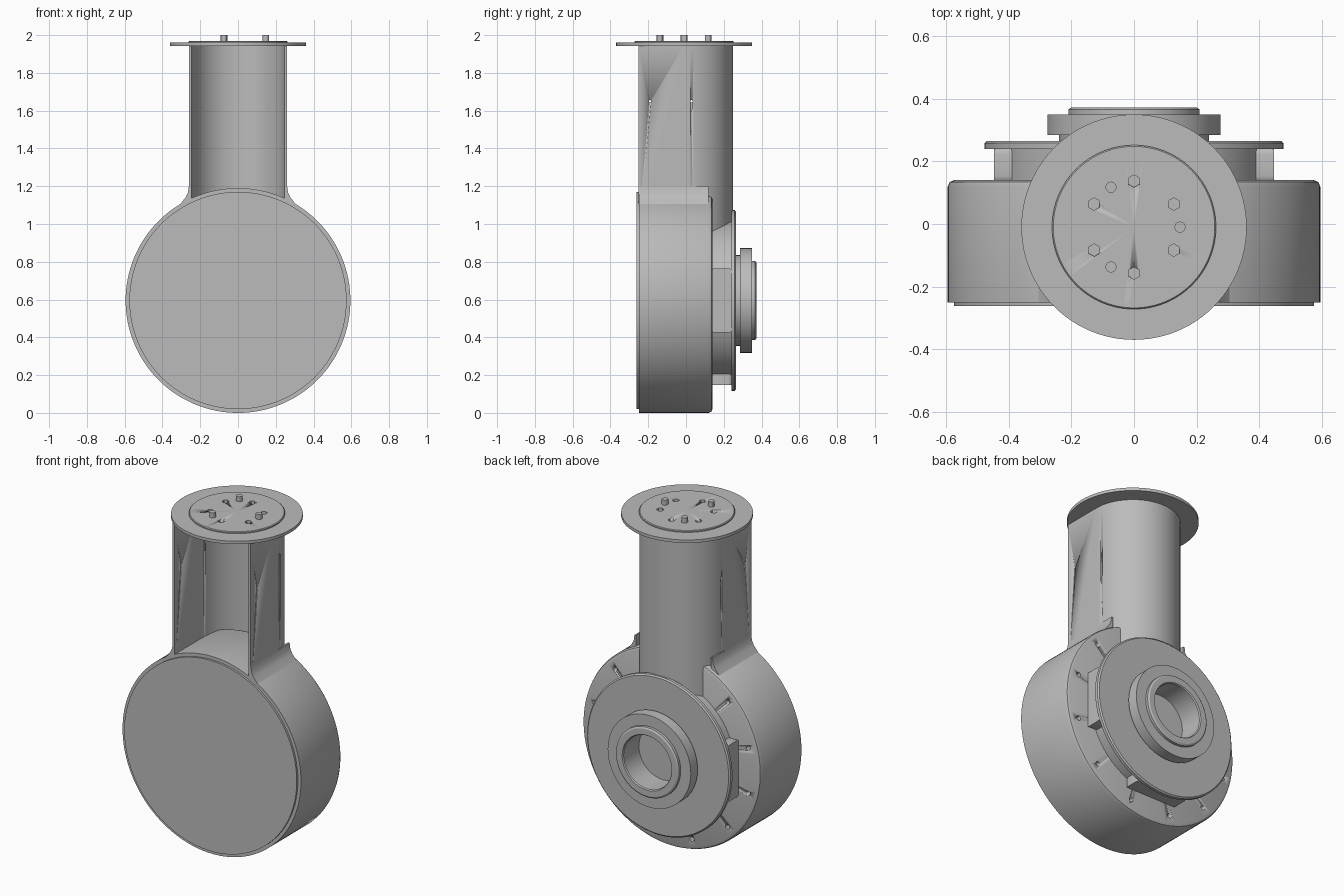
import bpy, bmesh
from math import sin, cos, pi, radians
from mathutils import Matrix, Vector

if "Cube" in bpy.data.objects:
    bpy.data.objects.remove(bpy.data.objects["Cube"])

CZ = 0.595      # drum axis height
NY = -0.01      # neck axis depth
grey = bpy.data.materials.new("plain grey")
grey.use_nodes = True
grey.diffuse_color = (0.5, 0.5, 0.5, 1)
grey.node_tree.nodes["Principled BSDF"].inputs["Base Color"].default_value = (0.5, 0.5, 0.5, 1)

ALONG_Y = Matrix.Translation((0, 0, CZ)) @ Matrix.Rotation(-pi / 2, 4, "X")
ALONG_Z = Matrix.Translation((0, NY, 0))


def finish(name, bm, smooth=True):
    bmesh.ops.recalc_face_normals(bm, faces=bm.faces)
    mesh = bpy.data.meshes.new(name)
    bm.to_mesh(mesh)
    bm.free()
    mesh.materials.append(grey)
    obj = bpy.data.objects.new(name, mesh)
    bpy.context.collection.objects.link(obj)
    if smooth:
        bpy.ops.object.select_all(action="DESELECT")
        obj.select_set(True)
        bpy.context.view_layer.objects.active = obj
        bpy.ops.object.shade_smooth_by_angle(angle=radians(30))
    return obj


def lathe(name, profile, matrix, steps=96):
    """Turn a (radius, height) profile about local z."""
    bm = bmesh.new()
    verts = [bm.verts.new((r, 0, h)) for r, h in profile]
    edges = [bm.edges.new(pair) for pair in zip(verts, verts[1:])]
    bmesh.ops.spin(bm, geom=verts + edges, cent=(0, 0, 0), axis=(0, 0, 1),
                   angle=2 * pi, steps=steps, use_merge=True)
    bmesh.ops.remove_doubles(bm, verts=bm.verts, dist=1e-5)
    bm.transform(matrix)
    return finish(name, bm)


def extrude(name, outline, low, high):
    """Extrude a flat outline along its own normal by the vector high."""
    bm = bmesh.new()
    face = bm.faces.new([bm.verts.new(low + Vector(p)) for p in outline])
    grown = bmesh.ops.extrude_face_region(bm, geom=[face])["geom"]
    bmesh.ops.translate(bm, vec=high, verts=[g for g in grown if isinstance(g, bmesh.types.BMVert)])
    return finish(name, bm)


def rods(name, places, radius, depth, sides, matrix):
    """Several equal prisms along local z, centred on the given places."""
    bm = bmesh.new()
    for place in places:
        bmesh.ops.create_cone(bm, cap_ends=True, segments=sides, radius1=radius, radius2=radius,
                              depth=depth, matrix=matrix @ Matrix.Translation(place))
    return finish(name, bm)


def cut(target, cutter):
    mod = target.modifiers.new("holes", "BOOLEAN")
    mod.operation = "DIFFERENCE"
    mod.solver = "EXACT"
    mod.object = cutter
    cutter.hide_render = True
    cutter.hide_viewport = True
    cutter.display_type = "WIRE"


def ring(radius, height, degrees):
    return [(radius * cos(radians(a)), radius * sin(radians(a)), height) for a in degrees]


# Drum housing with a stepped front cover and a rounded back rim
drum = lathe("drum_housing", [(0, -0.262), (0.575, -0.262), (0.575, -0.25), (0.595, -0.25),
                              (0.595, 0.12), (0.589, 0.134), (0.575, 0.14), (0, 0.14)], ALONG_Y, 128)
cut(drum, rods("rim_hole_cutter", ring(0.53, 0.14, [a for a in range(15, 360, 30) if a not in (255, 285)]),
               0.014, 0.08, 16, ALONG_Y))

# Rear boss, flange and bored hub
lathe("rear_hub", [(0, 0.22), (0.16, 0.22), (0.16, 0.365), (0.165, 0.372), (0.2, 0.372), (0.21, 0.366),
                   (0.21, 0.35), (0.277, 0.35), (0.277, 0.285), (0.24, 0.285), (0.24, 0.265),
                   (0.47, 0.265), (0.478, 0.258), (0.478, 0.24), (0.425, 0.24), (0.425, 0.1), (0, 0.1)],
      ALONG_Y)

# Flat pads under the flange
for name, angle in (("left_pad", 0), ("bottom_pad", 90), ("right_pad", 180)):
    bm = bmesh.new()
    bmesh.ops.create_cube(bm, size=1, matrix=Matrix.Diagonal((0.09, 0.12, 0.34, 1)))
    along_x = [e for e in bm.edges if abs(e.verts[0].co.x - e.verts[1].co.x) > 0.01]
    bmesh.ops.bevel(bm, geom=along_x, offset=0.025, segments=4, profile=0.5, affect="EDGES")
    bm.transform(Matrix.Translation((0, 0, CZ)) @ Matrix.Rotation(radians(angle), 4, "Y")
                 @ Matrix.Translation((0.402, 0.188, 0)))
    finish(name, bm)

# Neck: channel with a round back, open at the front
outer, inner = 0.26, 0.247
arc = [pi * i / 48 for i in range(49)]
outline = [(outer, -0.252, 0)] + [(outer * cos(a), NY + outer * sin(a), 0) for a in arc]
outline += [(-outer, -0.252, 0), (-inner, -0.252, 0)]
outline += [(inner * cos(a), NY + inner * sin(a), 0) for a in reversed(arc)] + [(inner, -0.252, 0)]
neck = extrude("neck_channel", outline, Vector((0, 0, 0.95)), Vector((0, 0, 0.995)))
cut(neck, rods("neck_hole_cutter", [(-1.65, -0.19, 0), (-1.65, 0.03, 0)], 0.006, 0.8, 10,
               Matrix.Rotation(pi / 2, 4, "Y")))

# Fillets where the neck walls meet the drum
for name, side in (("left_fillet", 1), ("right_fillet", -1)):
    wedge = [(0.25, 0, 1.2), (0.26, 0, 1.2), (0.265, 0, 1.165), (0.278, 0, 1.14), (0.305, 0, 1.106), (0.25, 0, 1.1)]
    extrude(name, [(side * x, y, z) for x, y, z in wedge], Vector((0, -0.25, 0)), Vector((0, 0.37, 0)))

# Top flange with a raised disc, hexagonal sockets and three studs
lathe("top_flange", [(0, 1.942), (0.36, 1.942), (0.36, 1.96), (0.262, 1.96), (0.262, 1.966),
                     (0.258, 1.97), (0, 1.97)], ALONG_Z)
cut(bpy.data.objects["top_flange"],
    rods("socket_cutter", ring(0.147, 1.97, range(30, 390, 60)), 0.02, 0.036, 6, ALONG_Z))
rods("studs", ring(0.147, 1.975, (0, 120, 240)), 0.018, 0.05, 12, ALONG_Z)
